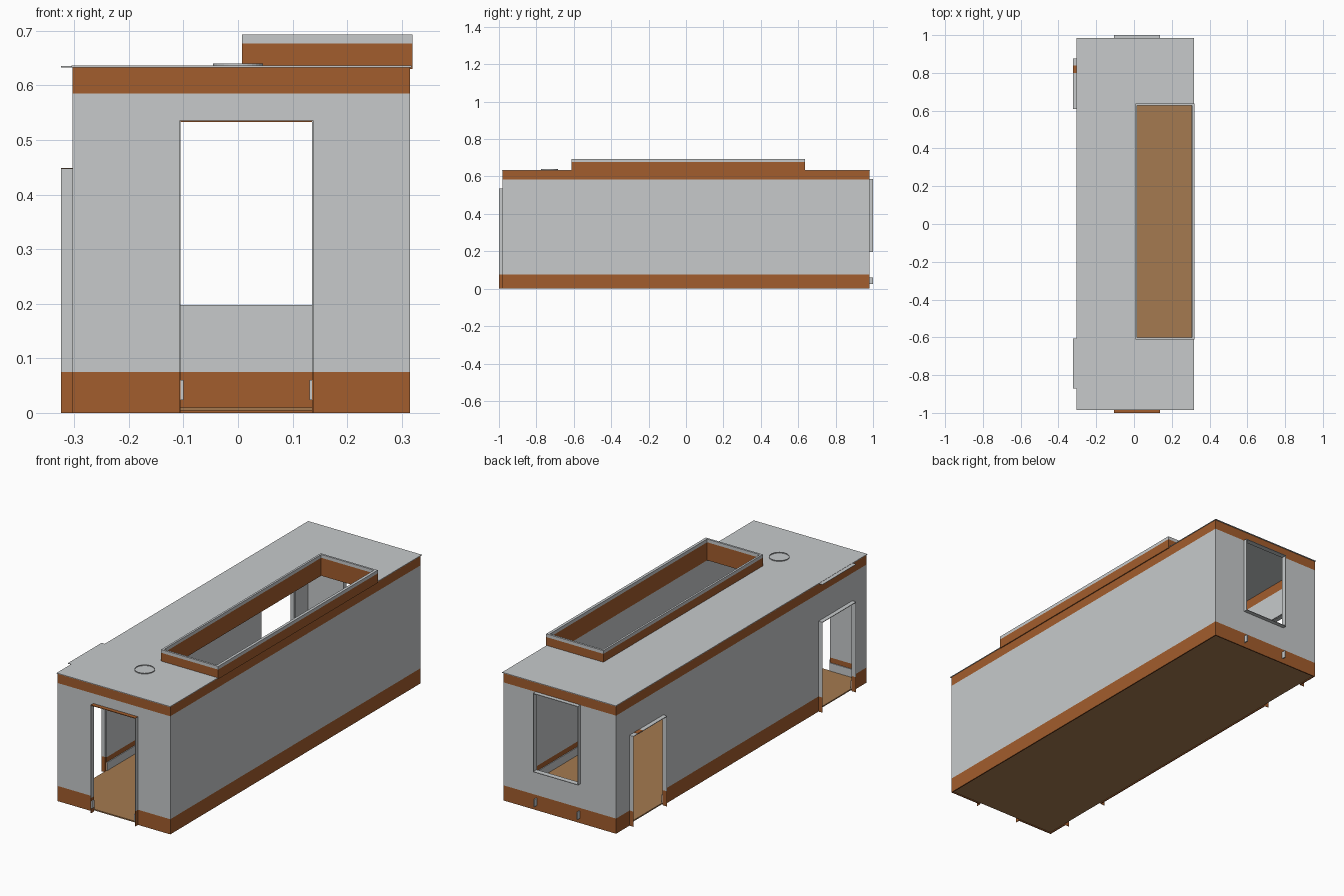
import bpy, bmesh, math

if "Cube" in bpy.data.objects:
    bpy.data.objects.remove(bpy.data.objects["Cube"])

def mat(name, rgb):
    m = bpy.data.materials.new(name)
    m.diffuse_color = (*rgb, 1)
    m.use_nodes = True
    m.node_tree.nodes["Principled BSDF"].inputs["Base Color"].default_value = m.diffuse_color
    return m

GREY = mat("light_grey", (0.57, 0.59, 0.60))
BROWN = mat("rust_brown", (0.365, 0.11, 0.026))
TAN = mat("tan_floor", (0.375, 0.195, 0.08))
T = 0.006  # sheet thickness

def finish(name, bm, mats, thick=0):
    bmesh.ops.recalc_face_normals(bm, faces=bm.faces)
    me = bpy.data.meshes.new(name)
    bm.to_mesh(me)
    bm.free()
    ob = bpy.data.objects.new(name, me)
    bpy.context.collection.objects.link(ob)
    for m in mats:
        me.materials.append(m)
    if thick:
        s = ob.modifiers.new("thickness", "SOLIDIFY")
        s.thickness, s.offset = thick, 0
    return ob

def banded(u, z):
    return 1 if z < 0.075 or z > 0.585 else 0

def sheet(name, axis, at, us, vs, hole=lambda u, v: False, rule=banded, thick=T):
    """Gridded panel centred on the plane axis=at, leaving out hole cells."""
    bm = bmesh.new()
    place = {"x": lambda u, v: (at, u, v), "y": lambda u, v: (u, at, v),
             "z": lambda u, v: (u, v, at)}[axis]
    g = [[bm.verts.new(place(u, v)) for v in vs] for u in us]
    for i in range(len(us) - 1):
        for j in range(len(vs) - 1):
            u, v = (us[i] + us[i + 1]) / 2, (vs[j] + vs[j + 1]) / 2
            if not hole(u, v):
                f = bm.faces.new((g[i][j], g[i + 1][j], g[i + 1][j + 1], g[i][j + 1]))
                f.material_index = rule(u, v)
    bmesh.ops.delete(bm, geom=[v for v in bm.verts if not v.link_faces], context="VERTS")
    return finish(name, bm, [GREY, BROWN], thick)

def box(name, x0, x1, y0, y1, z0, z1, m):
    bm = bmesh.new()
    bmesh.ops.create_cube(bm, size=1)
    for v in bm.verts:
        v.co = ((x0 + x1) / 2 + v.co.x * (x1 - x0), (y0 + y1) / 2 + v.co.y * (y1 - y0),
                (z0 + z1) / 2 + v.co.z * (z1 - z0))
    return finish(name, bm, [m])

X0, X1, Y, ZT = -0.303, 0.315, 0.98, 0.633
DX0, DX1 = -0.107, 0.138                     # end openings
SIDE = [(-0.87, -0.605), (0.61, 0.875)]      # left side doors
in_end = lambda u: DX0 < u < DX1
in_side = lambda u: any(a < u < b for a, b in SIDE)

# Walls
sheet("front_wall", "y", -Y + T / 2, [X0, DX0, DX1, X1], [0, 0.075, 0.535, 0.585, ZT],
      lambda u, z: in_end(u) and z < 0.535)
sheet("back_wall", "y", Y - T / 2, [X0, DX0, DX1, X1], [0, 0.075, 0.197, 0.585, ZT],
      lambda u, z: in_end(u) and 0.197 < z < 0.585)
sheet("right_wall", "x", X1 - T / 2, [-Y + T, Y - T], [0, 0.075, 0.585, ZT])
sheet("left_wall", "x", X0 + T / 2, [-Y + T, *SIDE[0], *SIDE[1], Y - T],
      [0, 0.075, 0.447, 0.585, ZT], lambda u, z: in_side(u) and z < 0.447)

# Floor
box("floor", X0 + T, X1 - T, -Y + T, Y - T, 0.004, 0.010, TAN)

# Inner skirting below the brown strip
box("right_skirting", X1 - T - 0.004, X1 - T, -Y + T, Y - T, 0.01, 0.05, GREY)
for i, (a, b) in enumerate([(-Y + T, SIDE[0][0]), (SIDE[0][1], SIDE[1][0]), (SIDE[1][1], Y - T)]):
    box(f"left_skirting_{i}", X0 + T, X0 + T + 0.004, a, b, 0.01, 0.05, GREY)
for i, (a, b) in enumerate([(X0 + T, DX0), (DX1, X1 - T)]):
    box(f"front_skirting_{i}", a, b, -Y + T, -Y + T + 0.004, 0.01, 0.05, GREY)

# Roof with skylight opening
RX0, RX1, RY0, RY1 = 0.007, 0.32, -0.612, 0.637
sheet("roof", "z", 0.6345, [-0.305, RX0, 0.318], [-0.985, RY0, RY1, 0.985],
      lambda u, v: u > RX0 and RY0 < v < RY1, lambda u, v: 0, 0.003)

# Skylight curb: brown sides with grey lip
curb = lambda u, z: 0 if z > 0.677 else 1
CZ = [0.588, 0.677, 0.693]
C = 0.01
sheet("curb_left", "x", RX0 + C / 2, [RY0, RY1], CZ, rule=curb, thick=C)
sheet("curb_right", "x", RX1 - 0.007, [RY0, RY1], [0.63, 0.677, 0.693], rule=curb, thick=0.014)
for n, y in (("front", RY0 + C / 2), ("back", RY1 - C / 2)):
    sheet("curb_" + n, "y", y, [RX0 + C, RX1 - 0.014], CZ, rule=curb, thick=C)

# Roof vent ring
bm = bmesh.new()
N = 32
low, high = [[bm.verts.new((0.045 * math.cos(k * math.tau / N),
                            -0.73 + 0.045 * math.sin(k * math.tau / N), z))
              for k in range(N)] for z in (0.633, 0.640)]
for k in range(N):
    bm.faces.new((low[k], low[(k + 1) % N], high[(k + 1) % N], high[k]))
finish("vent_ring", bm, [GREY], 0.002)

# Front door frame and brackets
for n, x, s in (("left", DX0, 1), ("right", DX1, -1)):
    sheet(f"front_jamb_{n}", "x", x + s * 0.001, [-1.0, -Y], [0, 0.075, 0.535], thick=0.002)
    for e, y0, y1 in (("front", -1.0, -Y), ("back", Y, 1.0)):
        xa, xb = sorted((x + s * 0.002, x + s * 0.007))
        box(f"{e}_bracket_{n}", xa, xb, y0, y1, 0.024, 0.06, GREY)
    # Back window side frames
    sheet(f"window_jamb_{n}", "x", x + s * 0.001, [Y - T, 1.0], [0.197, 0.585], thick=0.002)
box("front_lintel", DX0, DX1, -1.0, -Y, 0.533, 0.536, BROWN)
box("window_sill", DX0, DX1, Y - T, 1.0, 0.195, 0.198, GREY)
box("window_head", DX0, DX1, Y - T, 1.0, 0.583, 0.586, GREY)

# Left side door frames
for i, (a, b) in enumerate(SIDE):
    for n, y in (("near", a + 0.001), ("far", b - 0.001)):
        sheet(f"side_jamb_{i}_{n}", "y", y, [-0.324, X0], [0, 0.075, 0.447], thick=0.002)
    box(f"side_lintel_{i}", -0.324, X0, a, b, 0.445, 0.448, GREY)
box("lintel_patch", -0.324, X0, 0.80, 0.84, 0.444, 0.449, BROWN)

# Thin roof flap over the front side door
box("roof_flap", -0.324, -0.305, *SIDE[0], 0.633, 0.635, GREY)
